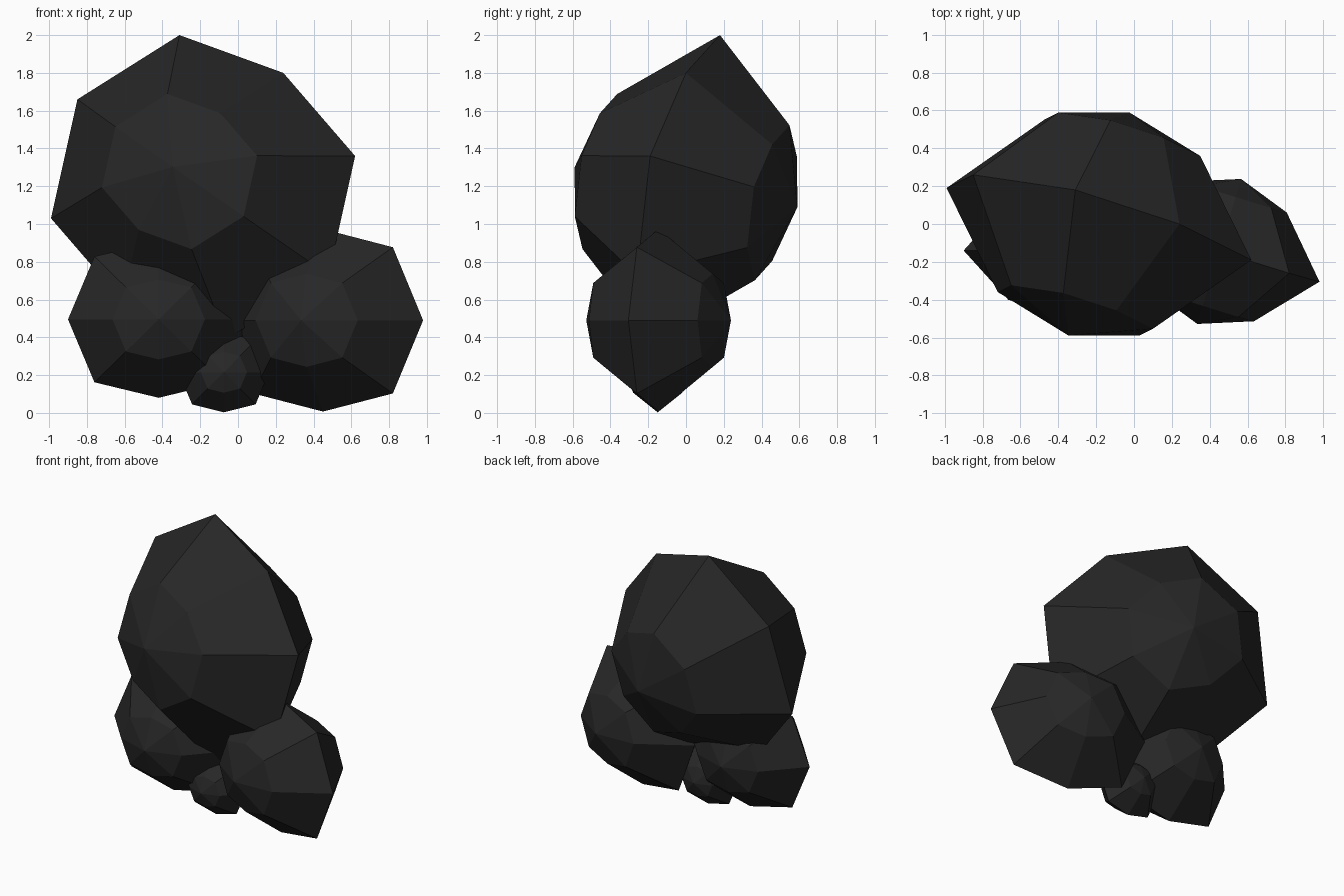
import bpy
from mathutils import Vector

if "Cube" in bpy.data.objects:
    bpy.data.objects.remove(bpy.data.objects["Cube"])


def rock(name, centre, a, b, c, d, ring_h, pole_h, ring_scale=0.51):
    """Eight-sided faceted boulder: a, b, c, d are half of the equator (the
    other half is opposite); scaled rings and poles lie along its normal."""
    centre = Vector(centre)
    half = [Vector(v) for v in (a, b, c, d)]
    equator = half + [-v for v in half]
    axis = half[0].cross(half[2]).normalized()   # points to the front
    verts = [centre + axis * pole_h]
    for scale, h in ((ring_scale, ring_h), (1, 0), (ring_scale, -ring_h)):
        verts += [centre + v * scale + axis * h for v in equator]
    verts.append(centre - axis * pole_h)

    faces = []
    for i in range(8):
        j = (i + 1) % 8
        faces.append((0, 1 + i, 1 + j))
        for r in (1, 9):
            faces.append((r + i, r + 8 + i, r + 8 + j, r + j))
        faces.append((17 + j, 17 + i, 25))
    mesh = bpy.data.meshes.new(name)
    mesh.from_pydata(verts, [], faces)
    obj = bpy.data.objects.new(name, mesh)
    bpy.context.collection.objects.link(obj)
    mat = bpy.data.materials.get("coal") or bpy.data.materials.new("coal")
    mat.diffuse_color = (0.02, 0.02, 0.02, 1)
    mat.use_nodes = True
    mat.node_tree.nodes["Principled BSDF"].inputs["Base Color"].default_value = mat.diffuse_color
    mesh.materials.append(mat)
    return obj


# Large tilted boulder on top
rock("large_boulder", (-0.185, 0, 1.195),
     (0.805, -0.19, 0.165), (0.425, 0, 0.605),
     (-0.125, 0.18, 0.805), (-0.665, 0.26, 0.465), 0.48, 0.62)

# Right boulder, turned slightly about z
rock("right_boulder", (0.45, -0.145, 0.49),
     (0.53, -0.16, 0), (0.37, -0.115, 0.387),
     (0, 0, 0.483), (-0.37, 0.115, 0.387), 0.3, 0.4)

# Left boulder
rock("left_boulder", (-0.42, -0.14, 0.495),
     (0.48, 0, 0), (0.34, 0, 0.333),
     (0, 0, 0.415), (-0.34, 0, 0.333), 0.26, 0.34)

# Pebble between the lower boulders
rock("pebble", (-0.075, -0.15, 0.215),
     (0.24, 0, 0), (0.168, 0, 0.17),
     (0, 0, 0.212), (-0.168, 0, 0.17), 0.13, 0.17)
